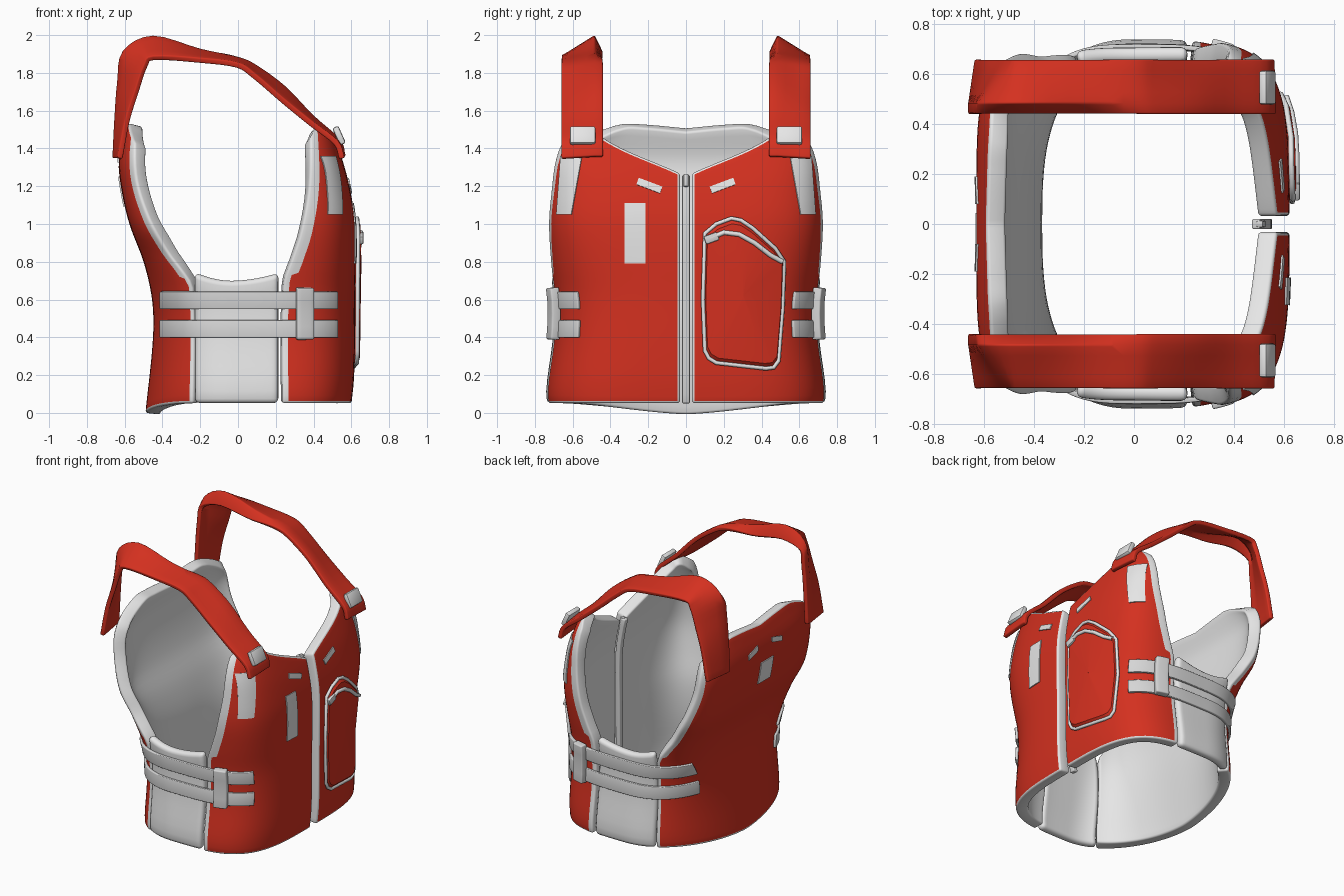
import bpy, bmesh, math
from math import atan2, cos, sin, pi
from mathutils import Vector

if "Cube" in bpy.data.objects:
    bpy.data.objects.remove(bpy.data.objects["Cube"], do_unlink=True)


def material(name, rgb):
    m = bpy.data.materials.new(name)
    m.use_nodes = True
    m.diffuse_color = (*rgb, 1)
    m.node_tree.nodes["Principled BSDF"].inputs["Base Color"].default_value = (*rgb, 1)
    return m


RED = material("vest red", (0.66, 0.03, 0.014))
WHITE = material("trim white", (0.79, 0.79, 0.79))
GREY = material("webbing grey", (0.67, 0.67, 0.67))


def curve(*keys):
    """Smooth function through (position, value) keys."""
    slopes = []
    for i in range(len(keys)):
        a, b = keys[max(i - 1, 0)], keys[min(i + 1, len(keys) - 1)]
        slopes.append((b[1] - a[1]) / (b[0] - a[0]))

    def f(t):
        t = min(max(t, keys[0][0]), keys[-1][0])
        i = max(k for k in range(len(keys) - 1) if keys[k][0] <= t)
        (x0, y0), (x1, y1) = keys[i], keys[i + 1]
        h = x1 - x0
        q = (t - x0) / h
        return (y0 * (1 + 2 * q) * (1 - q) ** 2 + y1 * q * q * (3 - 2 * q)
                + h * q * (1 - q) * (slopes[i] * (1 - q) - slopes[i + 1] * q))
    return f


# Torso: front depth, back depth, half width and corner squareness by height
front = curve((0, .595), (.2, .615), (.6, .62), (1, .62), (1.2, .59), (1.35, .55), (1.53, .495))
back = curve((0, .49), (.4, .45), (.6, .455), (.8, .5), (1, .575), (1.2, .62), (1.35, .63), (1.53, .585))
width = curve((0, .73), (.12, .74), (.4, .705), (.6, .7), (.8, .724), (1, .74), (1.2, .73), (1.35, .715), (1.45, .68), (1.53, .61))
front_square = curve((0, 3.6), (.6, 3.5), (1, 4.4), (1.3, 5))
back_square = curve((0, 2.3), (.3, 2.5), (.6, 3), (.85, 4), (1, 5), (1.5, 5))
# Armhole edges and top edges
front_edge = curve((0, .235), (.68, .24), (.8, .28), (.95, .33), (1.2, .375), (1.53, .385))
back_edge = curve((0, .24), (.66, .24), (.74, .285), (.85, .37), (1.03, .47), (1.25, .54), (1.53, .545))
front_top = curve((0, 1.27), (.08, 1.295), (.42, 1.39), (.69, 1.48), (.82, 1.525), (.92, 1.52), (1, 1.46))
back_top = curve((0, 1.51), (.5, 1.53), (.75, 1.53), (.9, 1.49), (1, 1.43))


def shape(is_front, z):
    return (front_square(z), front(z)) if is_front else (back_square(z), back(z))


def surf(phi, z, off=0):
    """Point on the torso at an angle and height, pushed out by off."""
    c, s = cos(phi), sin(phi)
    n, depth = shape(c > 0, z)
    r = (abs(c) ** n + abs(s) ** n) ** (-1 / n)
    normal = Vector((math.copysign(abs(c * r) ** (n - 1), c) / depth,
                     math.copysign(abs(s * r) ** (n - 1), s) / width(z), 0)).normalized()
    return Vector((c * r * depth, s * r * width(z), z)) + normal * off


def angle_x(x, z):
    n, depth = shape(x > 0, z)
    a = min(abs(x) / depth, .999)
    return atan2((1 - a ** n) ** (1 / n), math.copysign(a, x))


def angle_y(y, z, is_front=True):
    n, _ = shape(is_front, z)
    b = min(abs(y) / width(z), .999)
    a = (1 - b ** n) ** (1 / n)
    return atan2(math.copysign(b, y), a if is_front else -a)


def finish(obj):
    bpy.ops.object.select_all(action='DESELECT')
    obj.select_set(True)
    bpy.context.view_layer.objects.active = obj
    for m in list(obj.modifiers):
        bpy.ops.object.modifier_apply(modifier=m.name)
    bpy.ops.object.shade_smooth_by_angle(angle=math.radians(40))


def sheet(name, func, nu, nv, thick, mats, bevel=0.0, trim=None):
    """Padded sheet over func(u, v); rim, bevel and lining use the last material."""
    last = len(mats) - 1
    bm = bmesh.new()
    rows = [[bm.verts.new(func(i / nu, j / nv)) for i in range(nu + 1)] for j in range(nv + 1)]
    for j in range(nv):
        for i in range(nu):
            f = bm.faces.new((rows[j][i], rows[j][i + 1], rows[j + 1][i + 1], rows[j + 1][i]))
            if trim and trim(i, f.calc_center_median().z):
                f.material_index = last
    bm.normal_update()
    if sum(f.normal.dot(f.calc_center_median() - Vector((0, 0, .8))) for f in bm.faces) < 0:
        bmesh.ops.reverse_faces(bm, faces=bm.faces)
    mesh = bpy.data.meshes.new(name)
    bm.to_mesh(mesh)
    bm.free()
    obj = bpy.data.objects.new(name, mesh)
    bpy.context.collection.objects.link(obj)
    for m in mats:
        mesh.materials.append(m)
    sol = obj.modifiers.new("thickness", 'SOLIDIFY')
    sol.thickness, sol.offset = thick, -1
    sol.material_offset = sol.material_offset_rim = last
    if bevel:
        bev = obj.modifiers.new("rounding", 'BEVEL')
        bev.width, bev.segments, bev.material = bevel, 3, last
        bev.limit_method, bev.angle_limit = 'ANGLE', math.radians(50)
    finish(obj)


def box(name, loc, size, rot, mat):
    bpy.ops.mesh.primitive_cube_add(size=1, location=loc, rotation=rot)
    obj = bpy.context.object
    obj.name, obj.scale = name, size
    bpy.ops.object.transform_apply(location=False, rotation=False, scale=True)
    obj.data.materials.append(mat)
    bev = obj.modifiers.new("rounding", 'BEVEL')
    bev.width, bev.segments = min(size) * .3, 2
    finish(obj)


def patch(name, corners, is_front=True):
    """Thin tape lying on the torso; corners are (y, z) in order."""
    a, b, c, d = [Vector(p) for p in corners]

    def f(u, v):
        y, z = a.lerp(b, u).lerp(d.lerp(c, u), v)
        return surf(angle_y(y, z, is_front), z, .007)
    sheet(name, f, 6, 8, .008, [WHITE])


def cord(name, pts, closed, off, radius):
    cu = bpy.data.curves.new(name, 'CURVE')
    cu.dimensions, cu.bevel_depth, cu.bevel_resolution = '3D', radius, 2
    sp = cu.splines.new('POLY')
    sp.points.add(len(pts) - 1)
    for p, (y, z) in zip(sp.points, pts):
        p.co = (*surf(angle_y(y, z), z, off), 1)
    sp.use_cyclic_u = closed
    cu.materials.append(WHITE)
    bpy.context.collection.objects.link(bpy.data.objects.new(name, cu))


# Back panel
def back_panel(u, v):
    t = abs(2 * u - 1)
    z0 = .05 * sin(t * pi / 2) ** 1.4
    z = z0 + v * (back_top(t) - z0)
    e = angle_x(-back_edge(z), z)
    return surf(e + u * 2 * (pi - e), z)


def edge_trim(count):
    """White columns beside the side edge, wider along the armhole."""
    return lambda i, z: i >= count - (2 if z > .72 else 1)


BACK, FRONT = 56, 25
back_trim = edge_trim(BACK)
sheet("back_panel", back_panel, BACK, 34, .08, [RED, WHITE], .032,
      lambda i, z: back_trim(max(i, BACK - 1 - i), z))

# Shoulder strap edges as (x, z)
outer = [(-.64, 1.35), (-.6, 1.55), (-.55, 1.7), (-.5, 1.84), (-.45, 1.89), (-.2, 1.88),
         (0, 1.855), (.1, 1.79), (.25, 1.66), (.4, 1.54), (.53, 1.44), (.565, 1.35)]
inner = [(-.665, 1.35), (-.655, 1.55), (-.64, 1.75), (-.61, 1.92), (-.45, 2), (-.2, 1.93),
         (0, 1.885), (.1, 1.84), (.25, 1.73), (.4, 1.575), (.54, 1.45), (.57, 1.36)]
strap = [[curve(*[(i, p[k]) for i, p in enumerate(path)]) for k in (0, 1)] for path in (outer, inner)]

for side, s in (("left", 1), ("right", -1)):
    flip = Vector((1, s, 1))

    def front_panel(u, v):
        z = .05 + v * (front_top(u) - .05)
        a, b = angle_y(.032, z), angle_x(front_edge(z), z)
        return surf(a + u * (b - a), z) * flip

    def side_panel(u, v):
        z = .05 + v * (.645 + .04 * (2 * u - 1) ** 2)
        a, b = angle_x(.215, z), angle_x(-.235, z)
        return surf(a + u * (b - a), z) * flip

    def shoulder(u, v):
        t = u * (len(outer) - 1)
        (ox, oz), (ix, iz) = strap
        w = min(v / .8, 1)
        roll = .45 * max(0, v - .8) * math.exp(-(t - 4) ** 2 / 2)
        return Vector((ox(t) + (ix(t) - ox(t)) * w, .66 - .22 * v, oz(t) + (iz(t) - oz(t)) * w - roll)) * flip

    sheet(side + "_front_panel", front_panel, FRONT, 34, .08, [RED, WHITE], .03, edge_trim(FRONT))
    sheet(side + "_side_panel", side_panel, 14, 10, .06, [WHITE], .025)
    sheet(side + "_shoulder_strap", shoulder, 44, 5, .03, [RED], .008)
    box(side + "_strap_buckle", (.535, s * .547, 1.468), (.035, .135, .1), (0, -.42, 0), WHITE)

    # Side webbing and its buckle
    def band(x0, x1, z0, z1, off):
        def f(u, v):
            z = z0 + v * (z1 - z0)
            a, b = angle_x(x0, z), angle_x(x1, z)
            return surf(a + u * (b - a), z, off) * flip
        return f

    for label, z in (("upper", .595), ("lower", .445)):
        sheet(f"{side}_{label}_webbing", band(.518, -.4, z - .046, z + .046, .018), 40, 2, .02, [GREY], .005)
    sheet(side + "_side_buckle", band(.385, .305, .39, .66, .055), 4, 4, .05, [GREY], .008)

    # Reflective tapes
    def tape(name, pts, is_front=True):
        patch(f"{side}_{name}", [(s * y, z) for y, z in pts], is_front)

    tape("armhole_tape", [(.55, 1.36), (.66, 1.36), (.682, 1.05), (.605, 1.05)])
    tape("chest_tape", [(.125, 1.198), (.25, 1.245), (.262, 1.21), (.138, 1.163)])
    tape("back_tape", [(.08, 1.39), (.19, 1.36), (.19, 1.325), (.08, 1.355)], False)

patch("back_square_tape", [(-.095, 1.25), (.045, 1.25), (.045, 1.09), (-.095, 1.09)], False)
patch("chest_label", [(-.325, 1.11), (-.215, 1.11), (-.215, .79), (-.325, .79)])

# Pocket with piping and a zipped flap
rim = [(.1, .95), (.09, .6), (.1, .33), (.12, .29), (.16, .265), (.42, .235), (.46, .24), (.485, .275),
       (.505, .55), (.515, .8), (.47, .87), (.35, .98), (.29, 1.02), (.24, 1.03), (.16, 1.0)]
mid = Vector((.3, .62))


def pocket(u, v):
    p = Vector(rim[round(u * len(rim)) % len(rim)])
    p = mid.lerp(p, (.002, .5, .93, 1)[round(v * 3)])
    return surf(angle_y(*p), p.y, (.034, .032, .028, .004)[round(v * 3)])


sheet("pocket", pocket, len(rim), 3, .004, [RED])
cord("pocket_piping", rim, True, .014, .011)
cord("pocket_zip", [(.13, .925), (.2, .955), (.28, .945), (.36, .9), (.44, .835), (.5, .8)], False, .03, .013)
box("pocket_zip_pull", (.652, .135, .925), (.025, .075, .045), (.35, 0, 0), GREY)

# Centre zip
sheet("centre_zip", lambda u, v: Vector((front(.05 + 1.21 * v) - .07, (u - .5) * .04, .05 + 1.21 * v)), 1, 24, .035, [GREY], .006)
box("centre_zip_pull", (.51, 0, 1.23), (.03, .028, .07), (0, -.2, 0), GREY)
